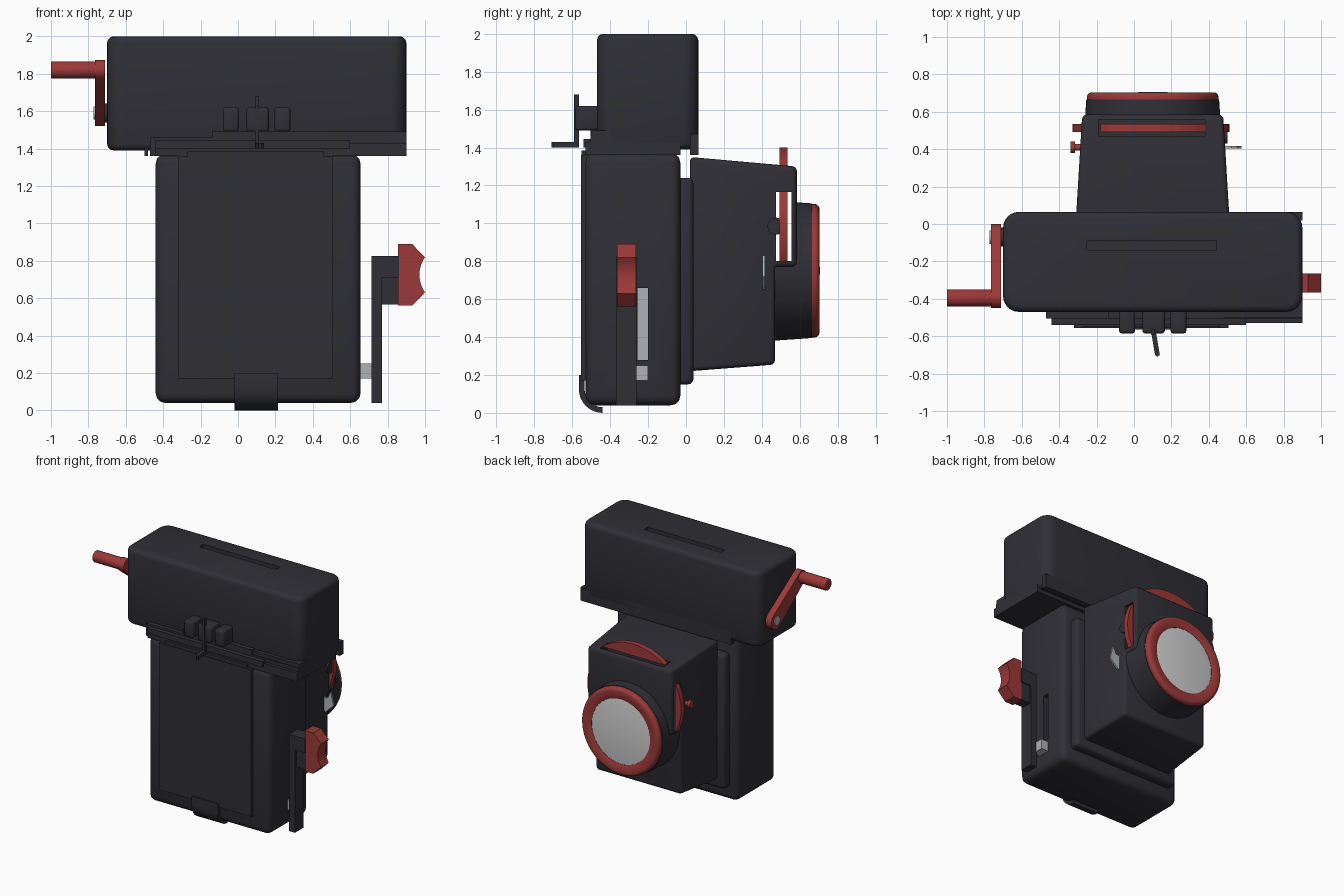
import bpy, bmesh, math
from mathutils import Vector, Matrix

if "Cube" in bpy.data.objects:
    bpy.data.objects.remove(bpy.data.objects["Cube"])


def material(name, rgb):
    m = bpy.data.materials.new(name)
    m.use_nodes = True
    m.diffuse_color = (*rgb, 1)
    m.node_tree.nodes["Principled BSDF"].inputs["Base Color"].default_value = (*rgb, 1)
    return m


BLACK = material("charcoal black", (0.028, 0.028, 0.036))
RED = material("brick red", (0.33, 0.04, 0.04))
SILVER = material("silver grey", (0.42, 0.45, 0.46))
GLASS = material("pale glass", (0.62, 0.62, 0.62))


def finish(name, bm, mat, bevel=0.0, segments=3):
    """Turn a bmesh into an object, round its edges and shade it."""
    bmesh.ops.recalc_face_normals(bm, faces=bm.faces[:])
    mesh = bpy.data.meshes.new(name)
    bm.to_mesh(mesh)
    bm.free()
    mesh.materials.append(mat)
    ob = bpy.data.objects.new(name, mesh)
    bpy.context.collection.objects.link(ob)
    if bevel:
        mod = ob.modifiers.new("round", 'BEVEL')
        mod.width, mod.segments, mod.limit_method = bevel, segments, 'ANGLE'
        apply(ob, mod)
    shade(ob)
    return ob


def select(ob):
    bpy.ops.object.select_all(action='DESELECT')
    ob.select_set(True)
    bpy.context.view_layer.objects.active = ob


def apply(ob, mod):
    select(ob)
    bpy.ops.object.modifier_apply(modifier=mod.name)


def shade(ob):
    select(ob)
    bpy.ops.object.shade_smooth_by_angle(angle=math.radians(35))


def box_mesh(x, y, z):
    bm = bmesh.new()
    bmesh.ops.create_cube(bm, size=1)
    for v in bm.verts:
        v.co = [lo + (c + 0.5) * (hi - lo) for c, (lo, hi) in zip(v.co, (x, y, z))]
    return bm


def box(name, x, y, z, mat=BLACK, bevel=0.0, upright=0.0):
    bm = box_mesh(x, y, z)
    if upright:
        edges = [e for e in bm.edges if abs(e.verts[0].co.z - e.verts[1].co.z) > 0.01]
        bmesh.ops.bevel(bm, geom=edges, offset=upright, segments=6, profile=0.5, affect='EDGES')
    return finish(name, bm, mat, bevel)


def prism(name, points, axis, lo, hi, mat=BLACK, bevel=0.0):
    """Extrude an outline along an axis; outline is in the other two axes, in order."""
    def place(p, d):
        c = list(p)
        c.insert(axis, d)
        return Vector(c)
    bm = bmesh.new()
    face = bm.faces.new([bm.verts.new(place(p, lo)) for p in points])
    ext = bmesh.ops.extrude_face_region(bm, geom=[face])
    shift = place((0, 0), hi - lo)
    bmesh.ops.translate(bm, vec=shift, verts=[g for g in ext["geom"] if isinstance(g, bmesh.types.BMVert)])
    return finish(name, bm, mat, bevel)


def arc(cx, cy, r, a0, a1, n=16):
    return [(cx + r * math.cos(math.radians(a0 + (a1 - a0) * i / n)),
             cy + r * math.sin(math.radians(a0 + (a1 - a0) * i / n))) for i in range(n + 1)]


def lathe(name, profile, cx, cz, mat, n=64):
    """Spin (radius, y) points round a front-to-back axis."""
    bm = bmesh.new()
    verts = [bm.verts.new((r, y, 0)) for r, y in profile]
    edges = [bm.edges.new(p) for p in zip(verts, verts[1:])]
    bmesh.ops.spin(bm, geom=verts + edges, cent=(0, 0, 0), axis=(0, 1, 0),
                   angle=math.tau, steps=n, use_duplicate=False)
    bmesh.ops.remove_doubles(bm, verts=bm.verts[:], dist=0.0005)
    bmesh.ops.translate(bm, vec=(cx, 0, cz), verts=bm.verts[:])
    return finish(name, bm, mat)


def rod(name, x0, x1, y, z, r, mat, bevel=0.0):
    return prism(name, arc(y, z, r, 0, 345, 23), 0, x0, x1, mat, bevel)


def cut(ob, x, y, z, bevel=0.0):
    cutter = box("cutter", x, y, z, BLACK, bevel)
    cutter.hide_render = True
    mod = ob.modifiers.new("cut", 'BOOLEAN')
    mod.operation, mod.object, mod.solver = 'DIFFERENCE', cutter, 'EXACT'
    apply(ob, mod)
    bpy.data.objects.remove(cutter)
    shade(ob)


# Top housing with its long groove
top = box("top_housing", (-0.70, 0.90), (-0.47, 0.065), (1.39, 2.0), bevel=0.035, upright=0.085)
cut(top, (-0.25, 0.44), (-0.14, -0.09), (1.97, 2.05))

# Stepped mounting rails under the top housing
box("rail_base", (-0.47, 0.90), (-0.505, -0.03), (1.36, 1.46))
box("rail_raised_strip", (-0.14, 0.48), (-0.505, -0.44), (1.44, 1.495))
box("rail_end_block", (0.48, 0.90), (-0.50, -0.40), (1.44, 1.49))
box("rail_middle", (-0.44, 0.90), (-0.53, -0.45), (1.36, 1.43))
box("rail_upper_strip", (-0.44, 0.60), (-0.54, -0.45), (1.40, 1.445))
box("rail_lower_strip", (-0.27, 0.46), (-0.55, -0.45), (1.355, 1.385))
box("rear_lip", (-0.45, 0.90), (0.02, 0.065), (1.36, 1.47))
box("rail_stop", (-0.50, -0.48), (-0.46, -0.40), (1.36, 1.42))

# Main body, front panel and rear flange
body = box("main_body", (-0.44, 0.655), (-0.53, -0.03), (0.04, 1.37), bevel=0.05)
cut(body, (0.60, 0.70), (-0.255, -0.20), (0.28, 0.66))
box("side_slot_plate", (0.59, 0.605), (-0.255, -0.20), (0.28, 0.66), SILVER)
box("front_panel", (-0.32, 0.505), (-0.555, -0.50), (0.17, 1.36))
box("rear_flange", (-0.37, 0.58), (-0.06, 0.04), (0.15, 1.24), bevel=0.03)

# Curved clip hooked under the body
prism("bottom_clip", [(-0.565, 0.20)] + arc(-0.44, 0.125, 0.125, 180, 270, 8)
      + arc(-0.44, 0.125, 0.095, 270, 180, 8) + [(-0.535, 0.20)], 0, -0.02, 0.215)

# Latch blocks and trigger
for i, (a, b, bottom) in enumerate([(-0.08, 0.005, 1.49), (0.045, 0.165, 1.49), (0.195, 0.28, 1.49)]):
    box(f"latch_block_{i + 1}", (a, b), (-0.585, -0.45), (bottom, 1.62), bevel=0.015)
box("trigger_blade", (0.09, 0.113), (-0.59, -0.565), (1.41, 1.68))
prism("trigger_lever", [(0.09, -0.565), (0.115, -0.565), (0.138, -0.70), (0.125, -0.71), (0.112, -0.70)],
      2, 1.40, 1.43)

# Tapered lens housing, narrowing towards the back
LX, LZ = 0.10, 0.75
outline = [(0.02, 0.22), (0.47, 0.255), (0.47, 0.77), (0.585, 0.77), (0.585, 1.30), (0.02, 1.35)]
bm = bmesh.new()
sides = [[bm.verts.new((LX + s * (0.412 - 0.06 * y), y, z)) for y, z in outline] for s in (-1, 1)]
bm.faces.new(sides[0])
bm.faces.new(sides[1])
for i in range(len(outline)):
    j = (i + 1) % len(outline)
    bm.faces.new((sides[0][i], sides[0][j], sides[1][j], sides[1][i]))
housing = finish("lens_housing", bm, BLACK, 0.025)
barrel = lathe("lens_barrel", [(0, 0.45), (0.37, 0.45), (0.355, 0.665), (0, 0.665)], LX, LZ, BLACK)
for part in (housing, barrel):
    cut(part, (-0.5, 0.7), (0.475, 0.557), (0.80, 1.165))
cut(housing, (-0.19, 0.38), (0.47, 0.56), (1.22, 1.5))

# Red lens ring and domed glass
lathe("lens_ring", [(0.25, 0.64), (0.35, 0.64)] + arc(0.325, 0.677, 0.027, 0, 90, 6)
      + [(0.29, 0.703), (0.262, 0.692), (0.255, 0.66)], LX, LZ, RED)
lathe("lens_glass", [(0.27, 0.68), (0.265, 0.69), (0.20, 0.698), (0.10, 0.704), (0, 0.706)], LX, LZ, GLASS)

# Red dials showing through the slots
prism("top_dial", arc(LX, 0.935, 0.465, 53, 127), 1, 0.492, 0.535, RED)
prism("left_dial", arc(0.14, 0.98, 0.37, -30, 30), 1, 0.492, 0.535, RED)
prism("right_dial", arc(0.06, 0.98, 0.39, 150, 210), 1, 0.492, 0.535, RED)

# Small controls on the housing sides
rod("right_pin", -0.34, -0.27, 0.41, 0.98, 0.018, RED)
rod("right_pin_head", -0.34, -0.315, 0.41, 0.98, 0.03, RED)
rod("left_button", 0.44, 0.50, 0.475, 0.985, 0.045, BLACK)
prism("left_lever", [(0.46, 0.70), (0.50, 0.65), (0.575, 0.72), (0.55, 0.83), (0.52, 0.77), (0.46, 0.77)],
      1, 0.403, 0.417, SILVER)

# Winding crank
PIVOT, GRIP = Vector((-0.07, 1.59)), Vector((-0.395, 1.82))
tilt = math.degrees(math.atan2(GRIP.y - PIVOT.y, GRIP.x - PIVOT.x))
prism("crank_arm", arc(*PIVOT, 0.07, tilt + 90, tilt + 270, 12)
      + arc(*GRIP, 0.053, tilt - 90, tilt + 90, 12), 0, -0.765, -0.712, RED)
rod("crank_handle", -1.0, -0.75, *GRIP, 0.046, RED, 0.006)
rod("crank_axle", -0.73, -0.66, *PIVOT, 0.05, BLACK)
rod("crank_screw", -0.772, -0.74, *PIVOT, 0.036, SILVER)

# Side bracket with knob
box("bracket_arm", (0.715, 0.77), (-0.37, -0.26), (0.04, 0.825))
box("bracket_head", (0.76, 0.86), (-0.37, -0.26), (0.71, 0.825))
box("bracket_block", (0.76, 0.86), (-0.35, -0.27), (0.565, 0.715))
box("bracket_peg", (0.60, 0.72), (-0.30, -0.20), (0.17, 0.25), SILVER)
prism("bracket_knob", [(0.855, 0.56), (0.93, 0.56)] + arc(1.135, 0.725, 0.165, 215, 145, 8)
      + [(0.93, 0.89), (0.855, 0.89)], 1, -0.365, -0.265, RED)
